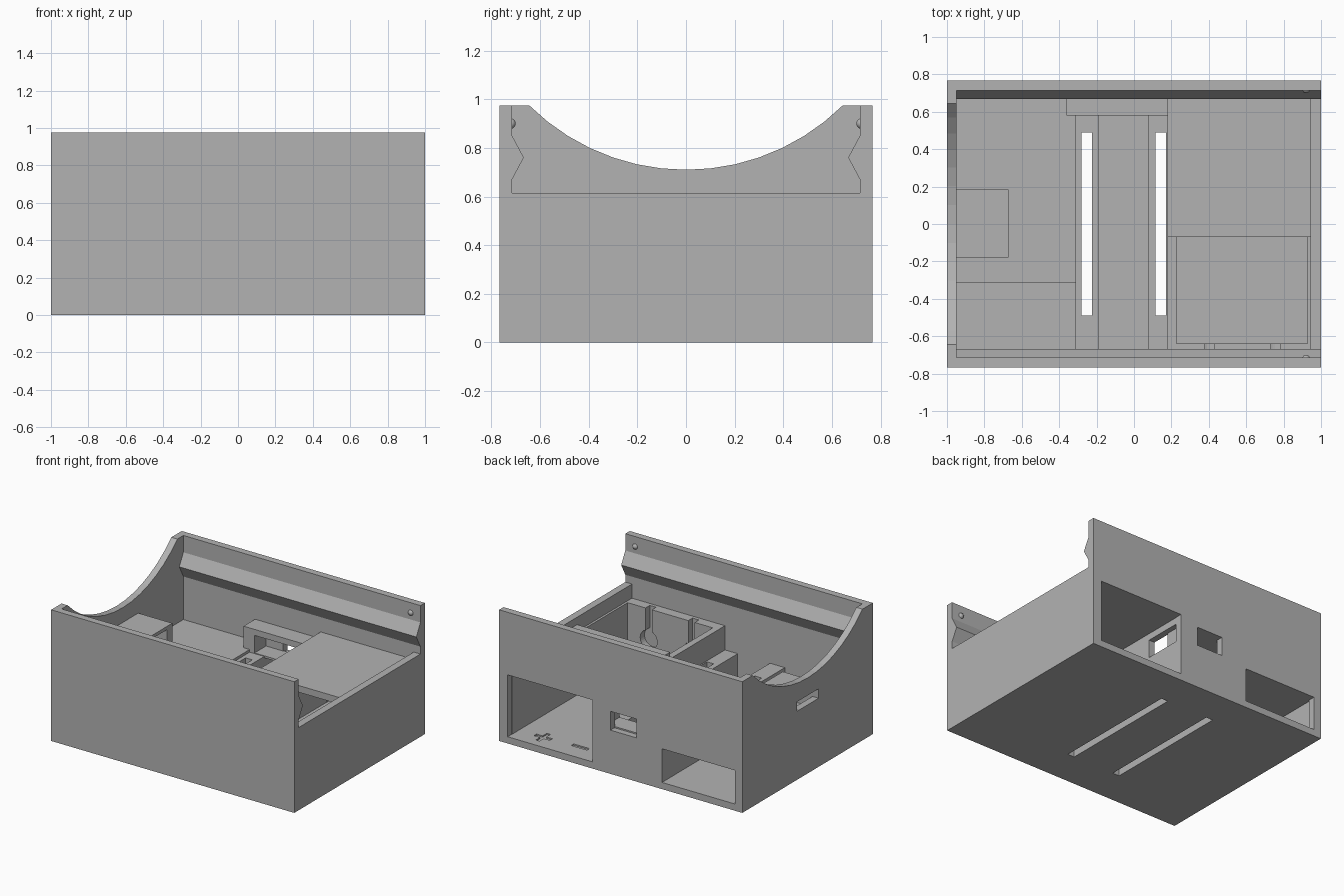
import bpy, bmesh, math

if "Cube" in bpy.data.objects:
    bpy.data.objects.remove(bpy.data.objects["Cube"], do_unlink=True)

grey = bpy.data.materials.new("plain grey")
grey.use_nodes = True
grey.diffuse_color = (0.45, 0.45, 0.45, 1)
grey.node_tree.nodes["Principled BSDF"].inputs["Base Color"].default_value = grey.diffuse_color


def finish(name, bm):
    bmesh.ops.recalc_face_normals(bm, faces=bm.faces)
    mesh = bpy.data.meshes.new(name)
    bm.to_mesh(mesh)
    bm.free()
    mesh.materials.append(grey)
    ob = bpy.data.objects.new(name, mesh)
    bpy.context.scene.collection.objects.link(ob)
    return ob


def prism(name, profile, x0, x1):
    """Extrude a (y, z) outline along x."""
    bm = bmesh.new()
    face = bm.faces.new([bm.verts.new((x0, y, z)) for y, z in profile])
    ext = bmesh.ops.extrude_face_region(bm, geom=[face])
    moved = [v for v in ext["geom"] if isinstance(v, bmesh.types.BMVert)]
    bmesh.ops.translate(bm, verts=moved, vec=(x1 - x0, 0, 0))
    return finish(name, bm)


def box(name, x, y, z):
    return prism(name, [(y[0], z[0]), (y[1], z[0]), (y[1], z[1]), (y[0], z[1])], *x)


def disc(name, x, y, z, r):
    """Cylinder lying along y."""
    ring = 32
    bm = bmesh.new()
    face = bm.faces.new([bm.verts.new((x + r * math.cos(i * math.tau / ring), y[0],
                                       z + r * math.sin(i * math.tau / ring))) for i in range(ring)])
    ext = bmesh.ops.extrude_face_region(bm, geom=[face])
    moved = [v for v in ext["geom"] if isinstance(v, bmesh.types.BMVert)]
    bmesh.ops.translate(bm, verts=moved, vec=(0, y[1] - y[0], 0))
    return finish(name, bm)


def cut(target, *cutters):
    bpy.context.view_layer.objects.active = target
    for c in cutters:
        c.hide_render = True
        mod = target.modifiers.new("cut", "BOOLEAN")
        mod.operation, mod.solver, mod.object = "DIFFERENCE", "EXACT", c
        bpy.ops.object.modifier_apply(modifier=mod.name)
        bpy.data.objects.remove(c, do_unlink=True)


W, IN, TOP = 0.767, 0.715, 0.975     # outer half depth, inner half depth, height
FLOOR, TRAY, LID = 0.05, 0.51, 0.56
SLOTS = ((-0.28, -0.225), (0.115, 0.17))

# Floor with two vent slots and engraved polarity marks
floor = box("floor", (-0.97, 0.97), (-0.74, 0.74), (0, FLOOR))
cut(floor, *[box("slot_cutter", s, (-0.49, 0.49), (-0.1, 0.2)) for s in SLOTS])
mark = (0.04, 0.1)
cut(floor,
    box("plus_cutter", (0.665, 0.795), (0.62, 0.65), mark),
    box("plus_cutter", (0.715, 0.745), (0.57, 0.70), mark),
    box("minus_cutter", (0.37, 0.50), (0.605, 0.635), mark))

# Long walls with a V-shaped lid rail and small snap bumps
for name, s in (("front", -1), ("back", 1)):
    outline = [(W, 0), (W, TOP), (IN, TOP), (IN, 0.85), (0.667, 0.76), (IN, 0.67), (IN, 0)]
    wall = prism(name + "_wall", [(s * y, z) for y, z in outline], -1, 1)
    if s > 0:
        cut(wall,
            box("battery_cutter", (0.23, 0.93), (0.6, 0.9), (FLOOR, TRAY)),
            box("port_cutter", (-0.13, 0.085), (0.6, 0.9), (0.325, 0.465)),
            box("module_cutter", (-0.94, -0.34), (0.6, 0.9), (FLOOR, 0.30)))
    bm = bmesh.new()
    bmesh.ops.create_uvsphere(bm, u_segments=16, v_segments=10, radius=0.022)
    bmesh.ops.translate(bm, verts=bm.verts, vec=(0.92, s * 0.722, 0.9))
    for f in bm.faces:
        f.smooth = True
    finish(name + "_snap_bump", bm)

# Left end wall with a scooped top edge, and the low right end wall
R, half, steps = 0.917, math.asin(0.645 / 0.917), 14
arc = [(R * math.sin(a), 1.627 - R * math.cos(a))
       for a in (half - 2 * half * i / steps for i in range(steps + 1))]
arc[0], arc[-1] = (0.645, TOP), (-0.645, TOP)
scoop = prism("scooped_end_wall", [(-W, 0), (W, 0), (W, TOP)] + arc + [(-W, TOP)], -1, -0.95)
cut(scoop, box("connector_cutter", (-1.1, -0.9), (-0.13, 0.125), (0.51, 0.58)))
box("low_end_wall", (0.945, 1), (-0.74, 0.74), (0, 0.615))

# Battery compartment: side walls, contact wall, half lid
side = box("battery_inner_wall", (0.18, 0.228), (-0.72, 0.72), (0.04, TRAY))
cut(side, box("wire_window_cutter", (0.1, 0.3), (0.43, 0.718), (0.325, 0.46)))
box("battery_outer_wall", (0.928, 0.95), (-0.72, 0.72), (0.04, TRAY))
contact = box("contact_wall", (0.2, 0.94), (-0.72, -0.64), (0.04, TRAY))
for x in (0.403, 0.755):
    cut(contact,
        box("groove_cutter", (x - 0.026, x + 0.026), (-0.69, -0.6), (0.28, 0.6)),
        disc("contact_cutter", x, (-0.69, -0.6), 0.28, 0.07))
box("battery_lid", (0.18, 0.95), (-0.07, 0.72), (TRAY, LID))

# Raised rails around the vent slots
for name, x, slot in (("left", (0.075, 0.185), SLOTS[1]), ("right", (-0.312, -0.19), SLOTS[0])):
    rail = box(name + "_slot_rail", x, (-0.72, 0.72), (0.04, 0.33))
    cut(rail, box("rail_cutter", slot, (-0.49, 0.49), (0, 0.5)))

# Module bay roof and its side wall
box("module_bay_roof", (-0.96, -0.31), (-0.315, 0.72), (0.30, 0.35))
box("module_bay_wall", (-0.34, -0.31), (-0.315, 0.72), (0.04, 0.31))

# Connector housing above the module bay
housing = box("connector_housing", (-0.955, -0.67), (-0.18, 0.185), (0.34, 0.60))
cut(housing, box("housing_cutter", (-1.1, -0.5), (-0.13, 0.125), (0.43, 0.575)))

# Port bracket on the back wall
bracket = box("port_bracket", (-0.36, 0.19), (0.58, 0.72), (0.32, TRAY))
cut(bracket, box("bracket_cutter", (-0.27, 0.14), (0.5, 0.8), (0.335, 0.465)))
